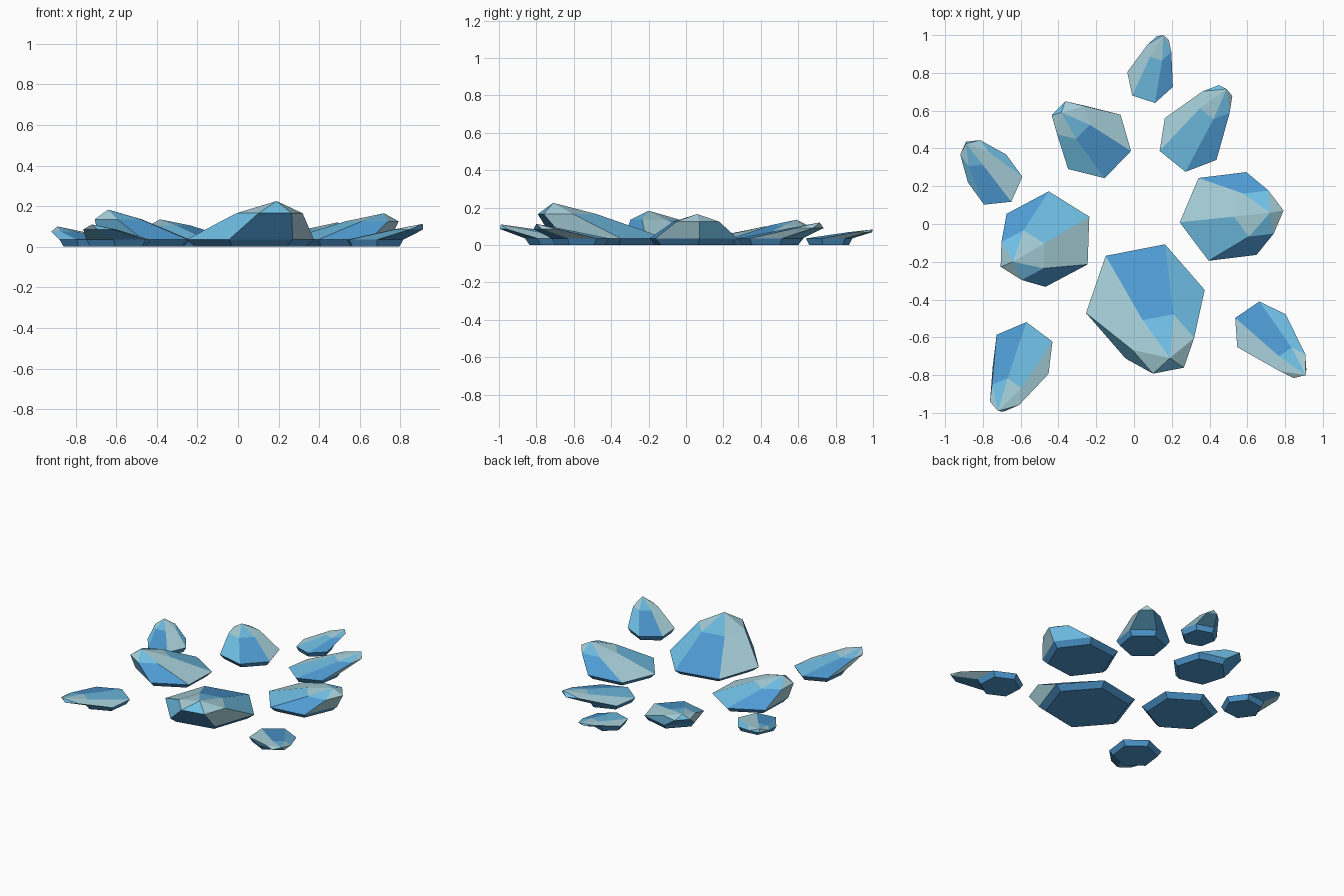
import bpy
from math import cos, sin, radians
from mathutils import Vector

start_cube = bpy.data.objects.get("Cube")
if start_cube:
    bpy.data.objects.remove(start_cube, do_unlink=True)


def make_material(name, srgb):
    """Flat material from a display colour, stored as linear values."""
    color = tuple(((c + 0.055) / 1.055) ** 2.4 for c in srgb) + (1.0,)
    material = bpy.data.materials.new(name)
    material.use_nodes = True
    material.diffuse_color = color
    shader = material.node_tree.nodes["Principled BSDF"]
    shader.inputs["Base Color"].default_value = color
    shader.inputs["Roughness"].default_value = 0.8
    return material


PALE, LIGHT, BLUE = range(3)
materials = [
    make_material("pale ice", (0.66, 0.82, 0.86)),
    make_material("light blue ice", (0.44, 0.75, 0.90)),
    make_material("blue ice", (0.31, 0.61, 0.83)),
]

SIDES = 6
RIM_HEIGHT = 0.035


def hexagon(center, radius, phase, height):
    """Ring of six points around a centre."""
    ring = []
    for i in range(SIDES):
        angle = radians(phase + i * 360 / SIDES)
        ring.append(Vector((center[0] + radius * cos(angle),
                            center[1] + radius * sin(angle), height)))
    return ring


def ice_chunk(name, center, radius, phase, shoulder, shoulder_height, tip):
    """Leaning six-sided crystal: foot, rim, shoulder and pointed cap."""
    verts = hexagon(center, radius * 0.86, phase, 0)
    verts += hexagon(center, radius, phase, RIM_HEIGHT)
    verts += hexagon(shoulder, radius * 0.52, phase, shoulder_height)
    verts.append(Vector(tip))
    apex = len(verts) - 1

    # Underside, then foot band, flank and cap facet for every side
    faces = [tuple(reversed(range(SIDES)))]
    colors = [BLUE]
    for i in range(SIDES):
        j = (i + 1) % SIDES
        flank_color = (PALE, LIGHT, BLUE)[i % 3]
        for level, color in ((0, BLUE), (SIDES, flank_color)):
            faces.append((level + i, level + j, level + SIDES + j, level + SIDES + i))
            colors.append(color)
        faces.append((2 * SIDES + i, 2 * SIDES + j, apex))
        colors.append(LIGHT if flank_color == BLUE else PALE)

    mesh = bpy.data.meshes.new(name)
    mesh.from_pydata(verts, [], faces)
    for material in materials:
        mesh.materials.append(material)
    for polygon, color in zip(mesh.polygons, colors):
        polygon.material_index = color
    mesh.update()
    chunk = bpy.data.objects.new(name, mesh)
    bpy.context.collection.objects.link(chunk)
    return chunk


# Ring of chunks, each leaning outward from the middle
ice_chunk("front_large_chunk", center=(0.06, -0.41), radius=0.32, phase=-49,
          shoulder=(0.155, -0.635), shoulder_height=0.165, tip=(0.19, -0.71, 0.225))
ice_chunk("left_chunk", center=(0.495, 0.04), radius=0.255, phase=-53,
          shoulder=(0.66, 0.055), shoulder_height=0.125, tip=(0.72, 0.06, 0.165))
ice_chunk("right_chunk", center=(-0.46, -0.08), radius=0.253, phase=-32,
          shoulder=(-0.59, -0.165), shoulder_height=0.135, tip=(-0.64, -0.2, 0.183))
ice_chunk("back_right_chunk", center=(-0.21, 0.435), radius=0.2, phase=-14,
          shoulder=(-0.335, 0.55), shoulder_height=0.105, tip=(-0.385, 0.59, 0.135))
ice_chunk("back_left_chunk", center=(0.3, 0.45), radius=0.176, phase=-39,
          shoulder=(0.435, 0.645), shoulder_height=0.09, tip=(0.49, 0.715, 0.12))
ice_chunk("back_small_chunk", center=(0.085, 0.765), radius=0.127, phase=-18,
          shoulder=(0.135, 0.93), shoulder_height=0.068, tip=(0.155, 1.0, 0.083))
ice_chunk("right_small_chunk", center=(-0.735, 0.235), radius=0.145, phase=-54,
          shoulder=(-0.845, 0.375), shoulder_height=0.075, tip=(-0.89, 0.425, 0.1))
ice_chunk("front_right_chunk", center=(-0.59, -0.69), radius=0.172, phase=-37,
          shoulder=(-0.68, -0.905), shoulder_height=0.085, tip=(-0.72, -0.99, 0.11))
ice_chunk("front_left_chunk", center=(0.675, -0.565), radius=0.155, phase=-26,
          shoulder=(0.84, -0.735), shoulder_height=0.085, tip=(0.91, -0.8, 0.113))
